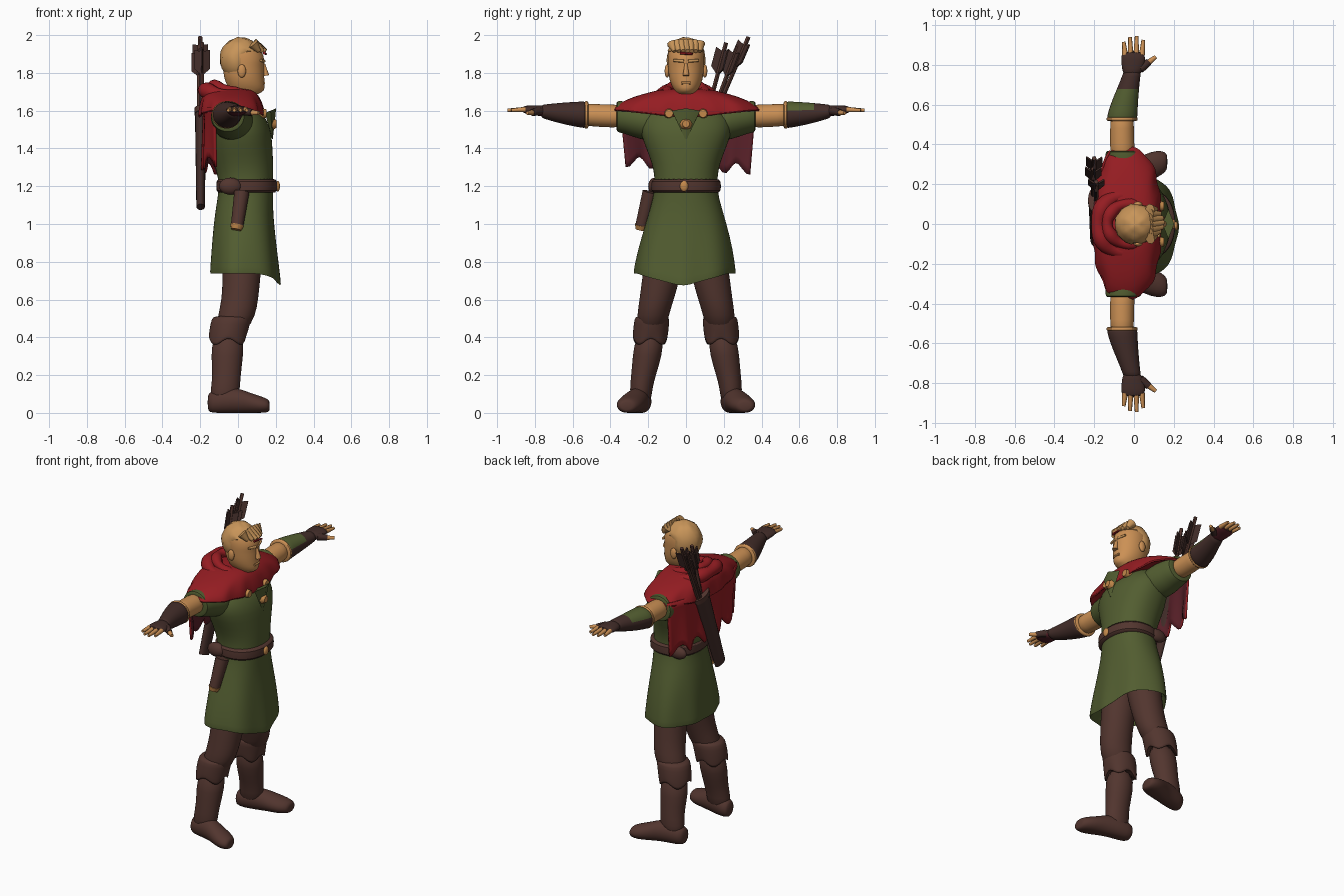
import bpy, bmesh, math
from mathutils import Vector

if "Cube" in bpy.data.objects:
    bpy.data.objects.remove(bpy.data.objects["Cube"], do_unlink=True)


def paint(name, r, g, b):
    m = bpy.data.materials.new(name)
    m.use_nodes = True
    m.diffuse_color = (r, g, b, 1)
    m.node_tree.nodes["Principled BSDF"].inputs["Base Color"].default_value = (r, g, b, 1)
    return m


SKIN = paint("skin", .60, .28, .09)
HAIR = paint("blond hair", .58, .30, .10)
GREEN = paint("green cloth", .085, .11, .03)
RED = paint("red cloth", .30, .012, .016)
MAROON = paint("maroon lining", .10, .015, .022)
BROWN = paint("brown leather", .085, .036, .028)
DARK = paint("dark leather", .055, .026, .022)
GOLD = paint("gold", .55, .25, .07)


def finish(name, bm, mats, subsurf=0, warp=None, angle=60):
    """Turn a bmesh into a smooth shaded object."""
    if warp:
        for v in bm.verts:
            v.co = warp(v.co.copy())
    bmesh.ops.recalc_face_normals(bm, faces=bm.faces)
    me = bpy.data.meshes.new(name)
    bm.to_mesh(me)
    bm.free()
    ob = bpy.data.objects.new(name, me)
    bpy.context.collection.objects.link(ob)
    for m in mats:
        me.materials.append(m)
    if subsurf:
        s = ob.modifiers.new("smooth", 'SUBSURF')
        s.levels = s.render_levels = subsurf
    bpy.ops.object.select_all(action='DESELECT')
    ob.select_set(True)
    bpy.context.view_layer.objects.active = ob
    bpy.ops.object.shade_smooth_by_angle(angle=math.radians(angle))
    return ob


def loft(name, rings, mat, axis='z', n=20, square=1.0, subsurf=1, warp=None, side=1):
    """Skin oval rings (position, centre a, centre b, radius a, radius b)."""
    def power(t):
        return math.copysign(abs(t) ** square, t)
    bm = bmesh.new()
    loops = []
    for p, a, b, ra, rb in rings:
        loop = []
        for i in range(n):
            t = math.tau * i / n
            u, v = a + ra * power(math.cos(t)), b + rb * power(math.sin(t))
            x, y, z = {'z': (u, v, p), 'y': (u, p, v), 'x': (p, u, v)}[axis]
            loop.append(bm.verts.new((x, y * side, z)))
        loops.append(loop)
    for lo, hi in zip(loops, loops[1:]):
        for i in range(n):
            j = (i + 1) % n
            bm.faces.new((lo[i], lo[j], hi[j], hi[i]))
    bm.faces.new(loops[0])
    bm.faces.new(loops[-1])
    return finish(name, bm, [mat], subsurf, warp)


def rod(name, start, end, r1, r2, mat, n=10, flat=1.0):
    """Tapered round bar between two points, optionally flattened in x."""
    a, b = Vector(start), Vector(end)
    bm = bmesh.new()
    bmesh.ops.create_cone(bm, cap_ends=True, segments=n, radius1=r1, radius2=r2, depth=(b - a).length)
    q = (b - a).to_track_quat('Z', 'Y')
    mid = (a + b) / 2

    def place(co):
        co = q @ co
        return Vector((co.x * flat, co.y, co.z)) + mid
    return finish(name, bm, [mat], warp=place, angle=45)


def ball(name, centre, size, mat, warp=None):
    bm = bmesh.new()
    bmesh.ops.create_uvsphere(bm, u_segments=24, v_segments=16, radius=1)
    for v in bm.verts:
        v.co = Vector([c + s * k for c, s, k in zip(centre, size, v.co)])
    return finish(name, bm, [mat], warp=warp)


# Tunic with draped skirt and a pointed front hem
def drape(co):
    t = math.atan2(co.y, co.x - .03)
    low = min(1, max(0, (1.1 - co.z) / .35))
    fold = 1 + low * .035 * math.cos(7 * t + .5)
    x, y = .03 + (co.x - .03) * fold, co.y * fold
    if co.x > .08:
        dip = max(0, 1 - abs(co.y + .02) / .24) * max(0, min(1, (.95 - co.z) / .2))
        return Vector((x + .02 * dip, y, co.z - .07 * dip))
    return Vector((x, y, co.z))


loft("tunic", [(.86, .03, 0, .14, .20), (.745, .03, -.01, .165, .255), (.73, .03, -.01, .178, .27),
               (.76, .03, -.01, .177, .268), (.87, .03, -.005, .17, .25), (1.0, .03, 0, .16, .215),
               (1.1, .035, 0, .15, .185), (1.17, .042, 0, .145, .168), (1.24, .042, 0, .145, .165),
               (1.32, .03, 0, .157, .178), (1.42, .015, 0, .167, .22), (1.51, .01, 0, .165, .25),
               (1.59, -.015, 0, .145, .23), (1.66, -.03, 0, .09, .12)], GREEN, n=36, square=.9, warp=drape)

# Belt, buckle, pouch and sheathed knife
loft("belt", [(1.165, .045, 0, .15, .172), (1.168, .047, 0, .162, .186), (1.235, .047, 0, .162, .184),
              (1.24, .045, 0, .15, .172)], BROWN, n=36, square=.9)
ball("buckle", (.21, -.01, 1.2), (.012, .022, .028), GOLD)
ball("hip_pouch", (-.04, -.165, 1.2), (.06, .035, .045), BROWN)
ball("back_pouch", (-.05, .155, 1.2), (.06, .03, .04), BROWN)
rod("knife_sheath", (.02, -.19, 1.17), (-.005, -.235, .99), .04, .033, BROWN, 12)
rod("sheath_tip", (-.005, -.235, .995), (-.01, -.24, .97), .037, .028, GOLD, 12)

# Hooded mantle over the shoulders
def sag(co):
    if co.z < 1.64:
        front = max(0, 1 - abs(co.y) / .36)
        co.z += -.05 * front * (1.66 - co.z) / .08
        co.x += .012 * math.cos(co.y * 45)
    return co


loft("mantle", [(1.72, -.04, 0, .10, .11), (1.70, -.04, 0, .13, .18), (1.675, -.04, 0, .155, .28),
                (1.635, -.035, 0, .168, .365), (1.60, -.035, .005, .178, .395), (1.595, -.035, .005, .168, .38),
                (1.63, -.04, 0, .14, .32)], RED, n=40, square=.85, warp=sag)


def torus_loop(name, centre, rx, ry, minor, tilt, mat):
    bm = bmesh.new()
    n, m = 36, 12
    g = []
    for i in range(n):
        t = math.tau * i / n
        r = minor * (1 + .15 * math.cos(5 * t))
        row = []
        for j in range(m):
            s = math.tau * j / m
            k = r * math.cos(s)
            row.append(bm.verts.new((centre[0] + (rx + k) * math.cos(t), (ry + k) * math.sin(t),
                                     centre[2] - tilt * math.cos(t) + r * math.sin(s))))
        g.append(row)
    for i in range(n):
        for j in range(m):
            a, b = (i + 1) % n, (j + 1) % m
            bm.faces.new((g[i][j], g[a][j], g[a][b], g[i][b]))
    return finish(name, bm, [mat])


torus_loop("hood_outer_fold", (-.055, 0, 1.67), .125, .14, .04, .04, RED)
torus_loop("hood_inner_fold", (-.03, 0, 1.70), .105, .10, .03, .035, RED)

# Short cape hanging behind
bm = bmesh.new()
cols, rows = 36, 8
grid = []
for i in range(cols + 1):
    u = i / cols * 2 - 1
    hem = 1.31 + .03 * math.cos(u * 16) - .02 * u
    line = []
    for j in range(rows + 1):
        f = j / rows
        x = -.185 + .06 * abs(u) ** 4 + .012 * f * math.cos(u * 14)
        line.append(bm.verts.new((x, .01 + u * (.36 - .03 * f), 1.62 + (hem - 1.62) * f)))
    grid.append(line)
for i in range(cols):
    for j in range(rows):
        bm.faces.new((grid[i][j], grid[i][j + 1], grid[i + 1][j + 1], grid[i + 1][j]))
cape = finish("cape", bm, [RED, MAROON])
if cape.data.polygons[0].normal.x > 0:
    cape.data.flip_normals()
solid = cape.modifiers.new("lining", 'SOLIDIFY')
solid.thickness, solid.offset, solid.material_offset = .012, -1, 1

# Clasps and pointed collar at the chest
rod("collar_point", (.165, 0, 1.60), (.19, 0, 1.45), .075, .005, GREEN, 4, .4)
for s in (1, -1):
    rod("clasp", (.115, s * .09, 1.585), (.15, s * .09, 1.585), .03, .022, GOLD, 8)
rod("centre_brooch", (.18, 0, 1.53), (.205, 0, 1.53), .034, .02, GOLD, 8)

# Head, face and hair
loft("head", [(1.58, -.02, 0, .065, .065), (1.68, .0, 0, .065, .065), (1.695, .05, 0, .085, .05),
              (1.72, .045, 0, .098, .072), (1.76, .035, 0, .105, .088), (1.80, .03, 0, .11, .094),
              (1.845, .03, 0, .107, .096), (1.865, .027, 0, .115, .098), (1.91, .022, 0, .11, .096),
              (1.95, .015, 0, .085, .08), (1.97, .01, 0, .04, .04)], SKIN, n=24)
rod("nose", (.136, 0, 1.85), (.147, 0, 1.785), .007, .018, SKIN, 10)
rod("mouth", (.136, -.025, 1.747), (.136, .025, 1.747), .008, .008, SKIN, 8)
for s in (1, -1):
    ball("ear", (.02, s * .1, 1.81), (.022, .013, .035), SKIN)
    rod("brow", (.137, s * .012, 1.862), (.122, s * .065, 1.866), .009, .007, HAIR, 8)


def tousle(co):
    d = co - Vector((.02, 0, 1.87))
    d *= 1 + .03 * math.sin(co.y * 90 + co.z * 30) * math.cos(co.x * 70)
    if d.z < .03 and d.x > -.01:       # keep the face clear
        d.x = -.01 + (d.x + .01) * .3
        d.y *= .9
    return d + Vector((.02, 0, 1.87))


ball("hair", (.015, 0, 1.872), (.112, .106, .116), HAIR, tousle)
for k in range(-3, 4):
    rod("fringe_lock", (.08, k * .024, 1.955), (.148 - .004 * k * k, k * .022 + .008, 1.915), .03, .012, HAIR, 8)
rod("forehead_mark", (.139, -.03, 1.905), (.148, .035, 1.9), .008, .006, RED, 6)

# Arms, bracers and gloved hands
for s, label in ((1, "left_"), (-1, "right_")):
    loft(label + "sleeve", [(.14, -.02, 1.53, .12, .10), (.24, -.035, 1.545, .11, .10), (.33, -.05, 1.565, .095, .085),
                            (.37, -.055, 1.57, .09, .085), (.365, -.055, 1.57, .07, .065)], GREEN, 'y', side=s)
    loft(label + "upper_arm", [(.3, -.055, 1.57, .062, .06), (.4, -.06, 1.572, .062, .062),
                               (.48, -.06, 1.575, .06, .06), (.56, -.06, 1.58, .06, .06)], SKIN, 'y', side=s)
    loft(label + "bracer_rim", [(.515, -.06, 1.578, .07, .066), (.52, -.06, 1.578, .08, .074),
                                (.535, -.06, 1.578, .08, .074), (.54, -.06, 1.578, .07, .066)], SKIN, 'y', side=s)
    bracer = loft(label + "bracer", [(.525, -.06, 1.578, .075, .07), (.535, -.06, 1.578, .078, .072),
                                     (.6, -.05, 1.582, .07, .065), (.68, -.03, 1.588, .056, .053),
                                     (.75, -.012, 1.595, .045, .038), (.77, -.008, 1.597, .045, .034)], DARK, 'y', side=s)
    if s == 1:      # green panel on top of one bracer
        bracer.data.materials.append(GREEN)
        for f in bracer.data.polygons:
            if f.normal.z > .45 and f.center.y < .69:
                f.material_index = 1
    hand = loft(label + "glove", [(.74, -.012, 1.597, .04, .032), (.78, -.006, 1.6, .055, .028),
                                  (.83, -.004, 1.605, .062, .024), (.87, -.004, 1.606, .058, .018)], DARK, 'y', side=s)
    hand.data.materials.append(MAROON)
    for f in hand.data.polygons:
        if f.normal.z < -.6:
            f.material_index = 1
    for x, tip in ((-.047, .915), (-.018, .94), (.012, .945), (.042, .925)):
        rod(label + "finger", (x * .95, s * .85, 1.606), (x * 1.1, s * tip, 1.602), .0145, .009, SKIN, 8)
    rod(label + "thumb_base", (.03, s * .78, 1.598), (.075, s * .815, 1.59), .024, .018, DARK, 8)
    rod(label + "thumb", (.07, s * .81, 1.59), (.11, s * .84, 1.588), .015, .01, SKIN, 8)

    # Legs and boots
    loft(label + "trouser_leg", [(.98, .02, .09, .1, .09), (.8, .02, .115, .108, .105), (.7, .018, .135, .1, .1),
                                 (.6, .01, .155, .098, .092), (.52, -.005, .175, .1, .085), (.42, -.04, .185, .085, .075)],
         BROWN, side=s)

    def ragged(co):
        if co.z < .4:
            co.z += .025 * math.cos(4 * math.atan2(co.y - s * .185, co.x + .05))
        return co
    loft(label + "boot_cuff", [(.40, -.055, .19, .08, .07), (.37, -.057, .19, .097, .09), (.385, -.056, .19, .1, .094),
                               (.44, -.048, .186, .105, .095), (.5, -.035, .18, .106, .094), (.515, -.03, .18, .095, .085)],
         BROWN, side=s, warp=ragged)
    loft(label + "boot_shaft", [(.04, -.075, .24, .075, .055), (.13, -.067, .238, .078, .06), (.2, -.06, .225, .075, .066),
                                (.3, -.058, .205, .086, .078), (.42, -.05, .19, .085, .078)], BROWN, side=s)

    def ground(co):
        co.z = max(co.z, 0)
        return co
    loft(label + "foot", [(-.162, .232, .055, .035, .045), (-.14, .235, .055, .055, .06), (-.07, .245, .065, .062, .07),
                          (.0, .262, .065, .062, .068), (.06, .285, .052, .07, .056), (.12, .302, .042, .07, .047),
                          (.16, .312, .038, .05, .036), (.168, .314, .036, .03, .022)], BROWN, 'x', side=s, warp=ground)

# Quiver and fletched arrows on the back
rod("quiver", (-.198, -.07, 1.09), (-.198, .12, 1.6), .045, .06, DARK, 16, .5)
rod("quiver_rim", (-.198, .112, 1.58), (-.198, .122, 1.61), .066, .066, BROWN, 16, .5)
for x, base, tip, top in ((-.19, .09, .215, 1.97), (-.2, .12, .335, 2.0), (-.205, .11, .28, 1.955)):
    a, b = Vector((x, base, 1.5)), Vector((x, tip, top))
    along = (b - a).normalized()
    rod("arrow_shaft", a, b - along * .01, .011, .011, BROWN, 8)
    for k in range(3):
        out = Vector((math.cos(math.tau * k / 3 + .5), math.sin(math.tau * k / 3 + .5), 0))
        thick = along.cross(out).normalized() * .004
        out = along.cross(thick).normalized() * -.045
        bm = bmesh.new()
        edge = [b - along * .19, b - along * .15 + out, b - along * .045 + out, b - along * .06]
        verts = [[bm.verts.new(p + thick * d) for p in edge] for d in (1, -1)]
        bm.faces.new(verts[0])
        bm.faces.new(verts[1])
        for i in range(4):
            j = (i + 1) % 4
            bm.faces.new((verts[0][i], verts[0][j], verts[1][j], verts[1][i]))
        finish("arrow_feather", bm, [DARK], angle=30)
